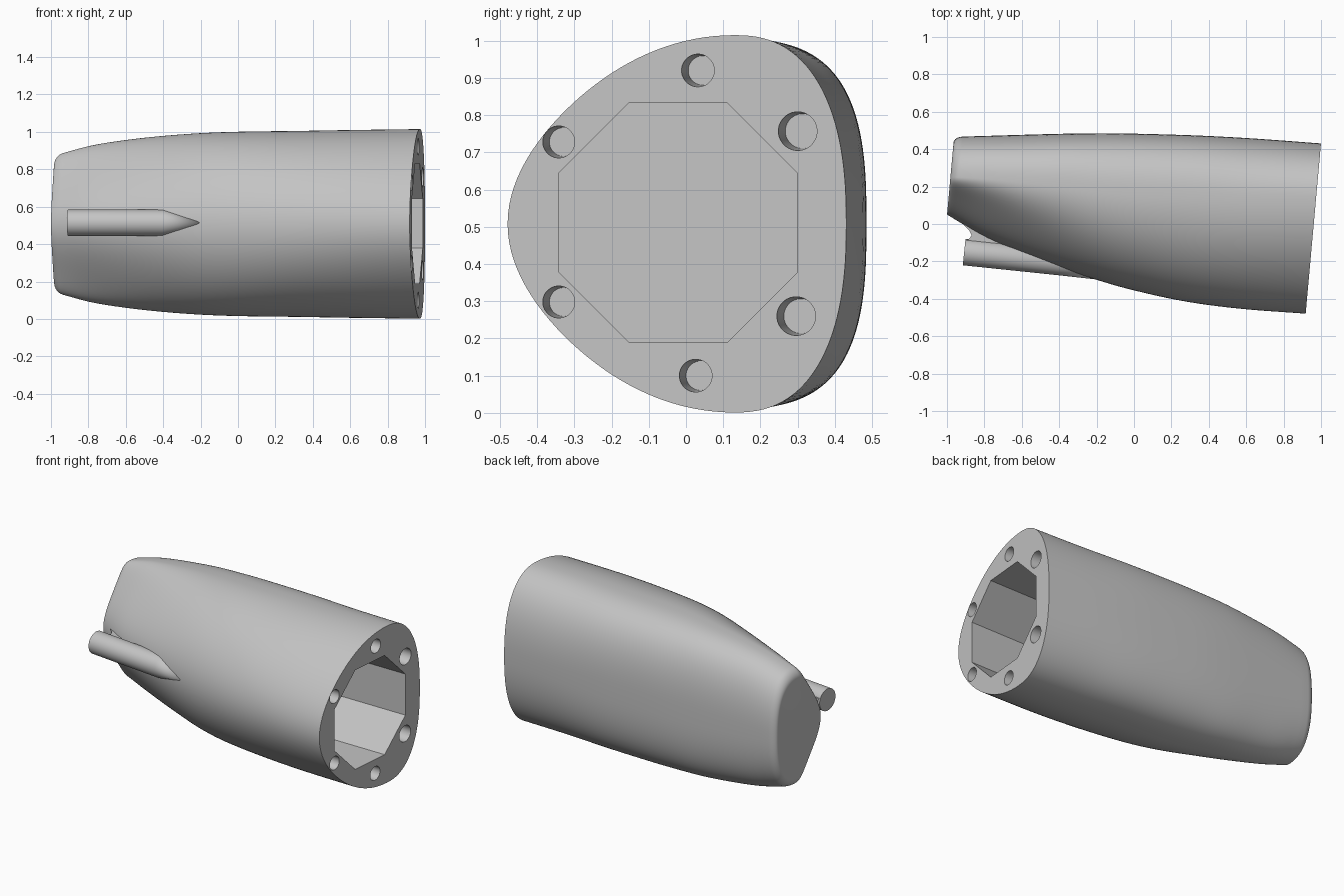
import bpy, bmesh, math
from mathutils import Vector, Matrix

cube = bpy.data.objects.get("Cube")
if cube:
    bpy.data.objects.remove(cube, do_unlink=True)

grey = bpy.data.materials.new("plain_grey")
grey.use_nodes = True
grey.diffuse_color = (0.55, 0.55, 0.55, 1)
grey.node_tree.nodes["Principled BSDF"].inputs["Base Color"].default_value = grey.diffuse_color

MID_Z = 0.508
TILT = 0.09          # both ends lean by this slope
RIGHT_END, LEFT_END = 0.961, -1.004
FILLET = 0.045


def finish(bm, name):
    bmesh.ops.recalc_face_normals(bm, faces=bm.faces)
    mesh = bpy.data.meshes.new(name)
    bm.to_mesh(mesh)
    bm.free()
    mesh.materials.append(grey)
    obj = bpy.data.objects.new(name, mesh)
    bpy.context.collection.objects.link(obj)
    bpy.ops.object.select_all(action='DESELECT')
    obj.select_set(True)
    bpy.context.view_layer.objects.active = obj
    bpy.ops.object.shade_smooth_by_angle(angle=math.radians(32))


# Body stations: position, front y, back y, widest y, half height, pinch, back squareness
STATIONS = [
    (-1.02, 0.06, 0.464, 0.25, 0.36, 0.5, 2.5),
    (-0.96, 0.025, 0.467, 0.25, 0.378, 0.48, 2.5),
    (-0.8, -0.065, 0.472, 0.24, 0.42, 0.4, 2.6),
    (-0.6, -0.15, 0.478, 0.22, 0.451, 0.27, 2.7),
    (-0.4, -0.225, 0.483, 0.2, 0.472, 0.16, 2.8),
    (-0.2, -0.29, 0.485, 0.17, 0.486, 0.08, 2.8),
    (0.0, -0.347, 0.482, 0.15, 0.493, 0.05, 2.8),
    (0.3, -0.412, 0.473, 0.14, 0.497, 0.05, 2.7),
    (0.6, -0.452, 0.457, 0.13, 0.502, 0.08, 2.5),
    (0.97, -0.48, 0.43, 0.13, 0.507, 0.12, 2.4),
]


def station(s):
    """Smoothly interpolate the body stations."""
    last = len(STATIONS) - 1
    i = max(k for k in range(last) if STATIONS[k][0] <= s)

    def slope(k, c):
        a, b = STATIONS[max(k - 1, 0)], STATIONS[min(k + 1, last)]
        return (b[c] - a[c]) / (b[0] - a[0])

    p, q = STATIONS[i], STATIONS[i + 1]
    d = q[0] - p[0]
    t = (s - p[0]) / d
    return [(2*t**3 - 3*t**2 + 1) * p[c] + (t**3 - 2*t**2 + t) * d * slope(i, c)
            + (3*t**2 - 2*t**3) * q[c] + (t**3 - t**2) * d * slope(i + 1, c)
            for c in range(1, 7)]


def body_ring(bm, s, shrink=0.0, count=128):
    front, back, wide, half, pinch, square = station(s)
    back -= shrink * 0.6
    half -= shrink
    verts = []
    for k in range(count):
        a = math.tau * k / count
        c, z = math.cos(a), math.sin(a)
        if c >= 0:
            y = wide + (back - wide) * c ** (2 / square)
            z = math.copysign(abs(z) ** (2 / square), z)
        else:
            bell = (1 + math.cos(math.pi * z)) / 2
            y = wide - (wide - front) * ((1 - pinch) * -c + pinch * bell)
        verts.append(bm.verts.new((s + TILT * y, y, MID_Z + half * z)))
    return verts


def bridge(bm, r0, r1):
    for k in range(len(r0)):
        n = (k + 1) % len(r0)
        bm.faces.new((r0[k], r0[n], r1[n], r1[k]))


def loop_edges(bm, verts):
    """Edges of a closed loop, made where missing."""
    pairs = zip(verts, verts[1:] + verts[:1])
    return [bm.edges.get(p) or bm.edges.new(p) for p in pairs]


def recess(bm, y, z, radius, sides, depth, drift, taper=1.0):
    """Blind hole in the large end; returns the edges of its mouth."""
    loops = []
    for d, size in ((0, radius), (depth, radius * taper)):
        loop = []
        for k in range(sides):
            a = math.tau * (k + 0.5) / sides
            py = y + drift * d + size * math.cos(a)
            loop.append(bm.verts.new((RIGHT_END + TILT * py - d, py, z + size * math.sin(a))))
        loops.append(loop)
    bridge(bm, *loops)
    bm.faces.new(loops[1])
    return loop_edges(bm, loops[0])


# Main shell, lofted from the rounded small end to the flat large end
bm = bmesh.new()
rings = []
for k in range(8):
    a = math.pi / 2 * k / 8
    rings.append(body_ring(bm, LEFT_END + FILLET * (1 - math.cos(a)), FILLET * (1 - math.sin(a))))
start = LEFT_END + FILLET
for k in range(41):
    rings.append(body_ring(bm, start + (RIGHT_END - start) * k / 40))
for r0, r1 in zip(rings, rings[1:]):
    bridge(bm, r0, r1)
bm.faces.new(rings[0])

# Octagonal socket and six bolt holes in the large end
rim = loop_edges(bm, rings[-1])
rim += recess(bm, -0.021, 0.511, 0.321 / math.cos(math.pi / 8), 8, 0.81, 0)
HOLES = [(0.032, 0.92, 0.044), (0.30, 0.757, 0.052), (-0.342, 0.728, 0.043),
         (-0.342, 0.298, 0.043), (0.296, 0.26, 0.052), (0.026, 0.10, 0.044)]
for y, z, r in HOLES:
    rim += recess(bm, y, z, r, 32, 0.15, TILT, 0.9)
bmesh.ops.triangle_fill(bm, use_beauty=True, edges=rim, normal=(1, -TILT, 0))
finish(bm, "body_shell")

# Side rod with a pointed end that sinks into the body
rod_start, rod_end = Vector((-0.908, -0.15, 0.514)), Vector((-0.4, -0.203, 0.514))
rod_axis = rod_end - rod_start
bm = bmesh.new()
bmesh.ops.create_cone(bm, cap_ends=True, segments=40, radius1=0.071, radius2=0.071,
                      depth=rod_axis.length)
bm.transform(Matrix.Translation((rod_start + rod_end) / 2)
             @ rod_axis.to_track_quat('Z', 'Y').to_matrix().to_4x4())
far_cap = max(bm.faces, key=lambda f: f.calc_center_median().x)
tip = bmesh.ops.poke(bm, faces=[far_cap])["verts"][0]
tip.co = (-0.18, -0.299, 0.514)
finish(bm, "side_rod")

# Web joining the rod to the body, with a hollow free edge
bm = bmesh.new()
outline = [(-0.94, 0.03), (-0.91, -0.005), (-0.88, -0.035), (-0.868, -0.06),
           (-0.88, -0.078), (-0.9, -0.09), (-0.89, -0.13), (-0.5, -0.16), (-0.5, 0.03)]
face = bm.faces.new([bm.verts.new((x, y, 0.484)) for x, y in outline])
grown = bmesh.ops.extrude_face_region(bm, geom=[face])["geom"]
bmesh.ops.translate(bm, vec=(0, 0, 0.06),
                    verts=[g for g in grown if isinstance(g, bmesh.types.BMVert)])
finish(bm, "rod_web")
